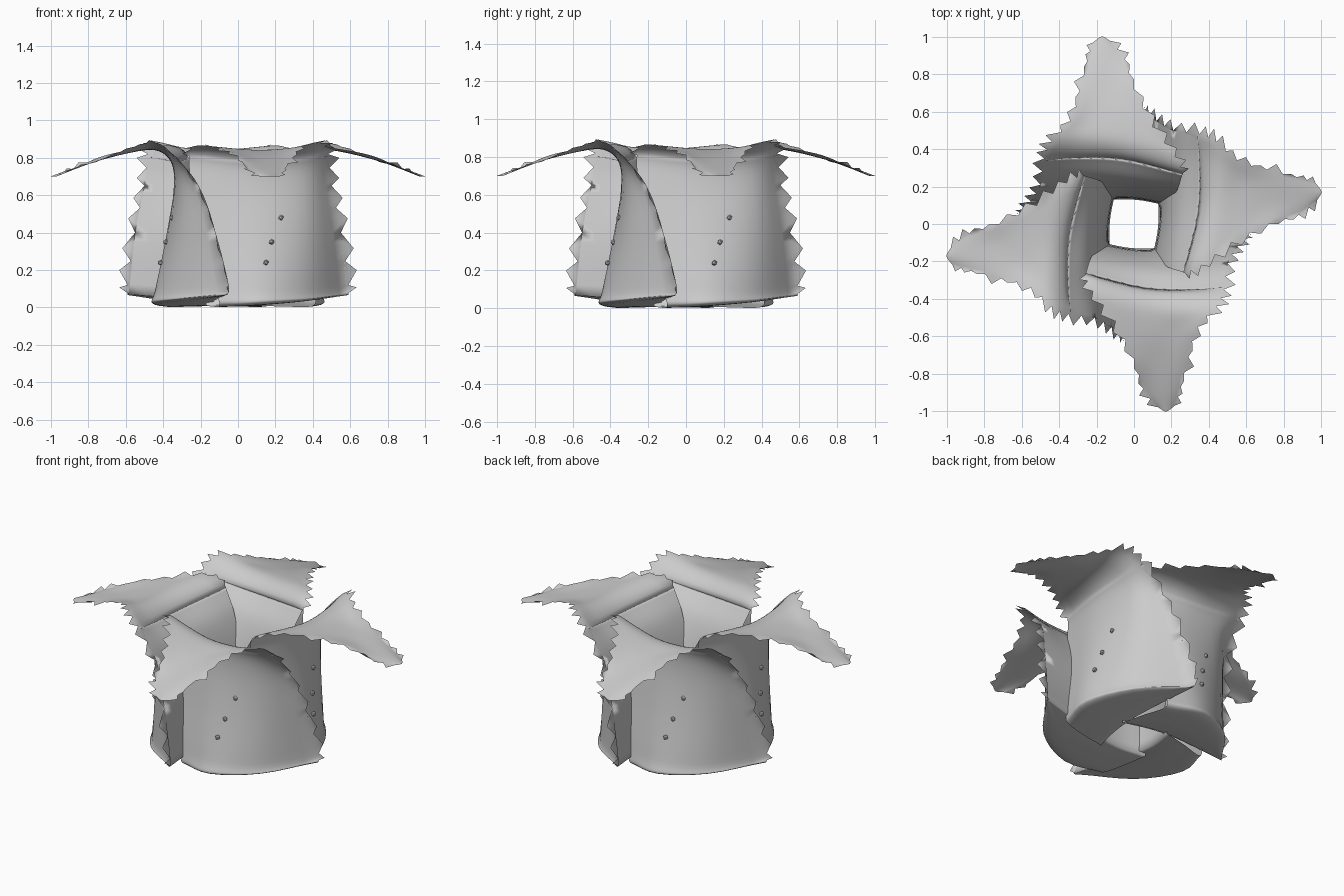
import bpy, bmesh, random
from math import pi
from mathutils import Vector, Matrix

if "Cube" in bpy.data.objects:
    bpy.data.objects.remove(bpy.data.objects["Cube"])

random.seed(4)

# Cross rows of one thick leaf: underside, up the outer wall, over the crest, to the tip
OUTER = [
    [(-.17, -.10, .01), (.00, -.13, .02), (.20, -.12, .04), (.585, -.055, .07)],
    [(-.14, -.25, .005), (.04, -.28, .01), (.27, -.22, .03), (.59, -.055, .07)],
    [(-.10, -.40, .01), (.12, -.45, .02), (.38, -.32, .04), (.59, -.06, .07)],
    [(-.12, -.40, .10), (.13, -.44, .10), (.38, -.32, .10), (.59, -.05, .12)],
    [(-.20, -.33, .40), (.10, -.38, .40), (.37, -.31, .40), (.55, -.12, .40)],
    [(-.25, -.28, .65), (.06, -.34, .65), (.35, -.32, .65), (.50, -.21, .65)],
    [(-.26, -.27, .81), (.06, -.35, .78), (.32, -.36, .79), (.48, -.35, .82)],
    [(-.22, -.36, .865), (.07, -.43, .84), (.28, -.45, .85), (.44, -.44, .88)],
    [(-.10, -.52, .85), (.09, -.57, .83), (.23, -.57, .83), (.34, -.55, .86)],
    [(.00, -.72, .81), (.10, -.73, .79), (.21, -.73, .79), (.29, -.71, .80)],
    [(.05, -.88, .74), (.12, -.89, .74), (.19, -.89, .74), (.25, -.87, .74)],
    [(.13, -.98, .70), (.16, -1.0, .70), (.18, -1.0, .70), (.22, -.97, .70)],
]
# Inner face: rises from the central opening up to just below the crest
INNER = [
    OUTER[0],
    [(-.18, -.12, .40), (.05, -.155, .40), (.28, -.14, .40), (.55, -.12, .40)],
    [(-.23, -.18, .65), (.06, -.23, .65), (.30, -.24, .65), (.50, -.21, .65)],
    OUTER[6],
]
SUB_V, SUB_U = 6, 4


def smooth_path(points, sub):
    """Catmull-Rom through all points."""
    p = [Vector(q) for q in points]
    p = [2 * p[0] - p[1]] + p + [2 * p[-1] - p[-2]]
    out = []
    for i in range(1, len(p) - 2):
        a, b, c, d = p[i - 1:i + 3]
        for k in range(sub):
            t = k / sub
            out.append(.5 * (2 * b + (c - a) * t + (2 * a - 5 * b + 4 * c - d) * t * t
                             + (3 * b - a - 3 * c + d) * t ** 3))
    return out + [p[-2]]


def patch(rows):
    columns = [smooth_path([row[j] for row in rows], SUB_V) for j in range(4)]
    return [smooth_path(list(r), SUB_U) for r in zip(*columns)]


def add_patch(bm, grid):
    v = [[bm.verts.new(p) for p in row] for row in grid]
    for a, b in zip(v, v[1:]):
        for j in range(len(a) - 1):
            bm.faces.new((a[j], a[j + 1], b[j + 1], b[j]))
    return v


def to_mesh(bm, name):
    mesh = bpy.data.meshes.new(name)
    bm.to_mesh(mesh)
    bm.free()
    return mesh


def make_leaf_mesh(grid):
    bm = bmesh.new()
    v = add_patch(bm, grid)
    # serrated edges: triangular teeth along both sides
    for side, sign, start in ((0, -1, 6 * SUB_V), (-1, 1, 3 * SUB_V - 3)):
        for i in range(start, len(v) - 3, 3):
            ring = [v[i + k][side] for k in range(4)]
            mid = (ring[0].co + ring[3].co) / 2
            drape = i > 7 * SUB_V
            size = random.uniform(.005, .05) if drape else random.uniform(.035, .06)
            tip = bm.verts.new(mid + Vector((sign * size, -.01, random.uniform(-.01, .02))))
            for a, b in zip(ring, ring[1:]):
                bm.faces.new((a, b, tip))
    add_patch(bm, patch(INNER))
    bmesh.ops.remove_doubles(bm, verts=bm.verts, dist=.0005)
    bmesh.ops.recalc_face_normals(bm, faces=bm.faces)
    for f in bm.faces:
        f.smooth = True
    return to_mesh(bm, "leaf")


def make_bump_mesh(grid):
    bm = bmesh.new()
    for x, z in ((.15, .24), (.18, .35), (.23, .48)):
        p = min((q for row in grid[3 * SUB_V:6 * SUB_V] for q in row),
                key=lambda q: (q.x - x) ** 2 + (q.z - z) ** 2)
        bmesh.ops.create_icosphere(bm, subdivisions=1, radius=.015,
                                   matrix=Matrix.Translation((x, p.y - .003, z)))
    return to_mesh(bm, "bumps")


# Four interleaved leaves around the central opening
grid = patch(OUTER)
leaf, bumps = make_leaf_mesh(grid), make_bump_mesh(grid)
for i, side in enumerate(("front", "right", "back", "left")):
    for part, mesh in (("leaf", leaf), ("leaf_bumps", bumps)):
        ob = bpy.data.objects.new(f"{side}_{part}", mesh)
        ob.rotation_euler.z = i * pi / 2
        bpy.context.collection.objects.link(ob)
